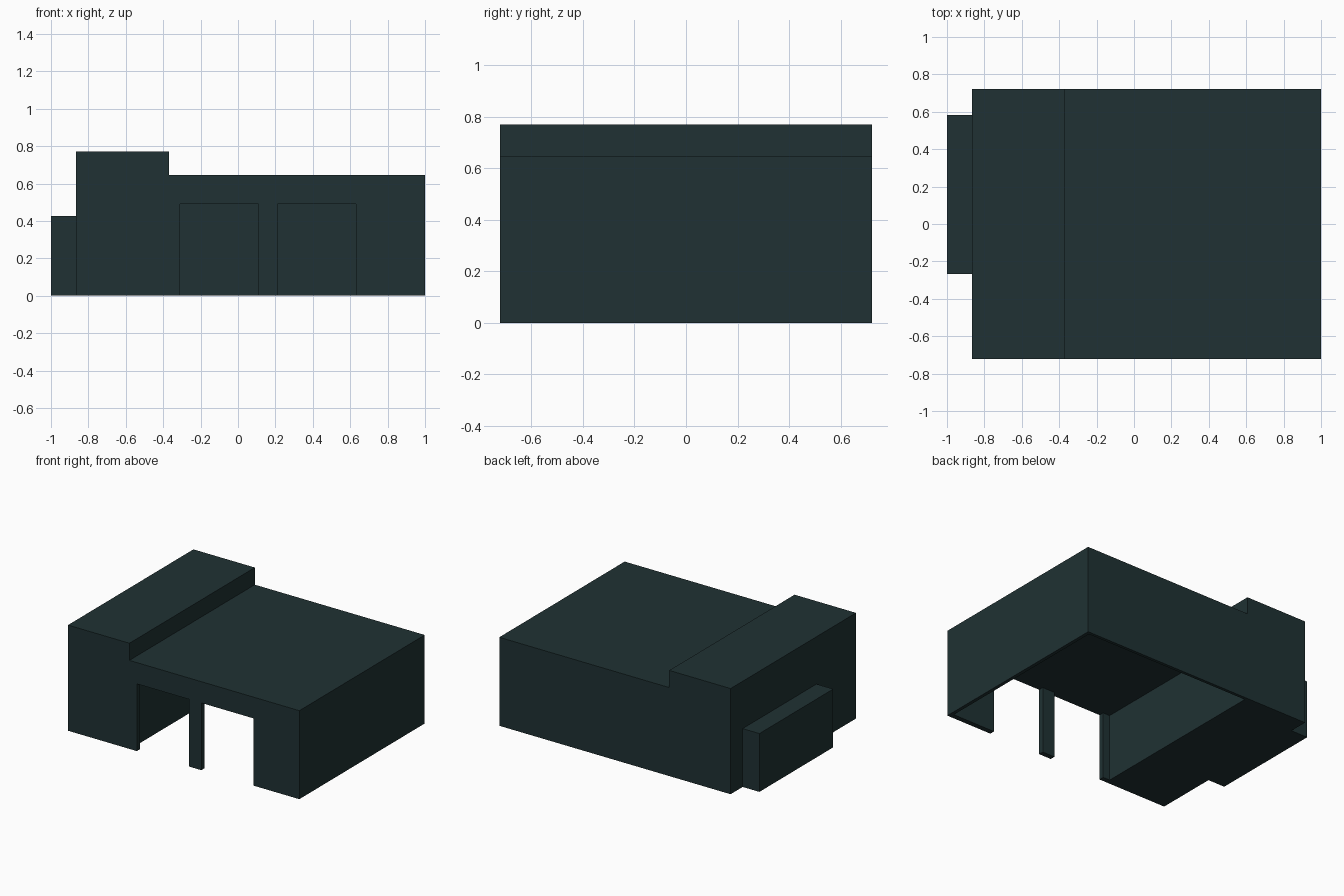
import bpy, bmesh
from mathutils import Vector

if "Cube" in bpy.data.objects:
    bpy.data.objects.remove(bpy.data.objects["Cube"])

paint = bpy.data.materials.new("dark_slate")
paint.diffuse_color = (0.014, 0.031, 0.033, 1)
paint.use_nodes = True
paint.node_tree.nodes["Principled BSDF"].inputs["Base Color"].default_value = paint.diffuse_color


def prism(name, points, offset):
    """Extrude a flat closed outline by an offset into a solid."""
    bm = bmesh.new()
    face = bm.faces.new([bm.verts.new(p) for p in points])
    ext = bmesh.ops.extrude_face_region(bm, geom=[face], use_keep_orig=True)
    moved = [g for g in ext["geom"] if isinstance(g, bmesh.types.BMVert)]
    bmesh.ops.translate(bm, verts=moved, vec=Vector(offset))
    bmesh.ops.recalc_face_normals(bm, faces=bm.faces)
    mesh = bpy.data.meshes.new(name)
    bm.to_mesh(mesh)
    bm.free()
    mesh.materials.append(paint)
    obj = bpy.data.objects.new(name, mesh)
    bpy.context.collection.objects.link(obj)
    return obj


LEFT, STEP, RIGHT = -0.865, -0.37, 1.0
FRONT, BACK = -0.722, 0.722
TALL, LOW, DOOR = 0.77, 0.645, 0.49

# Main building: stepped roof profile extruded front to back
outline = [(LEFT, 0), (RIGHT, 0), (RIGHT, LOW), (STEP, LOW), (STEP, TALL), (LEFT, TALL)]
building = prism("building", [(x, FRONT, z) for x, z in outline], (0, BACK - FRONT, 0))

# Garage hollow, open below, with two doorways through the front wall
x0, x1 = -0.365, RIGHT - 0.025
y0, y1, out = FRONT + 0.037, BACK - 0.022, FRONT - 0.1
plan = [(x1, y1), (x0, y1), (x0, y0)]
for a, b in ((-0.31, 0.11), (0.21, 0.63)):
    plan += [(a, y0), (a, out), (b, out), (b, y0)]
plan.append((x1, y0))
hollow = prism("garage_hollow_cutter", [(x, y, -0.1) for x, y in plan], (0, 0, DOOR + 0.1))
hollow.hide_render = True
hollow.hide_set(True)

cut = building.modifiers.new("hollow", "BOOLEAN")
cut.operation = "DIFFERENCE"
cut.solver = "EXACT"
cut.object = hollow

# Apply the cut and drop the helper
bpy.context.view_layer.objects.active = building
bpy.ops.object.modifier_apply(modifier=cut.name)
bpy.data.objects.remove(hollow)

# Low annex on the left side
prism("side_annex",
      [(-1, -0.267, 0), (LEFT, -0.267, 0), (LEFT, 0.583, 0), (-1, 0.583, 0)],
      (0, 0, 0.425))
